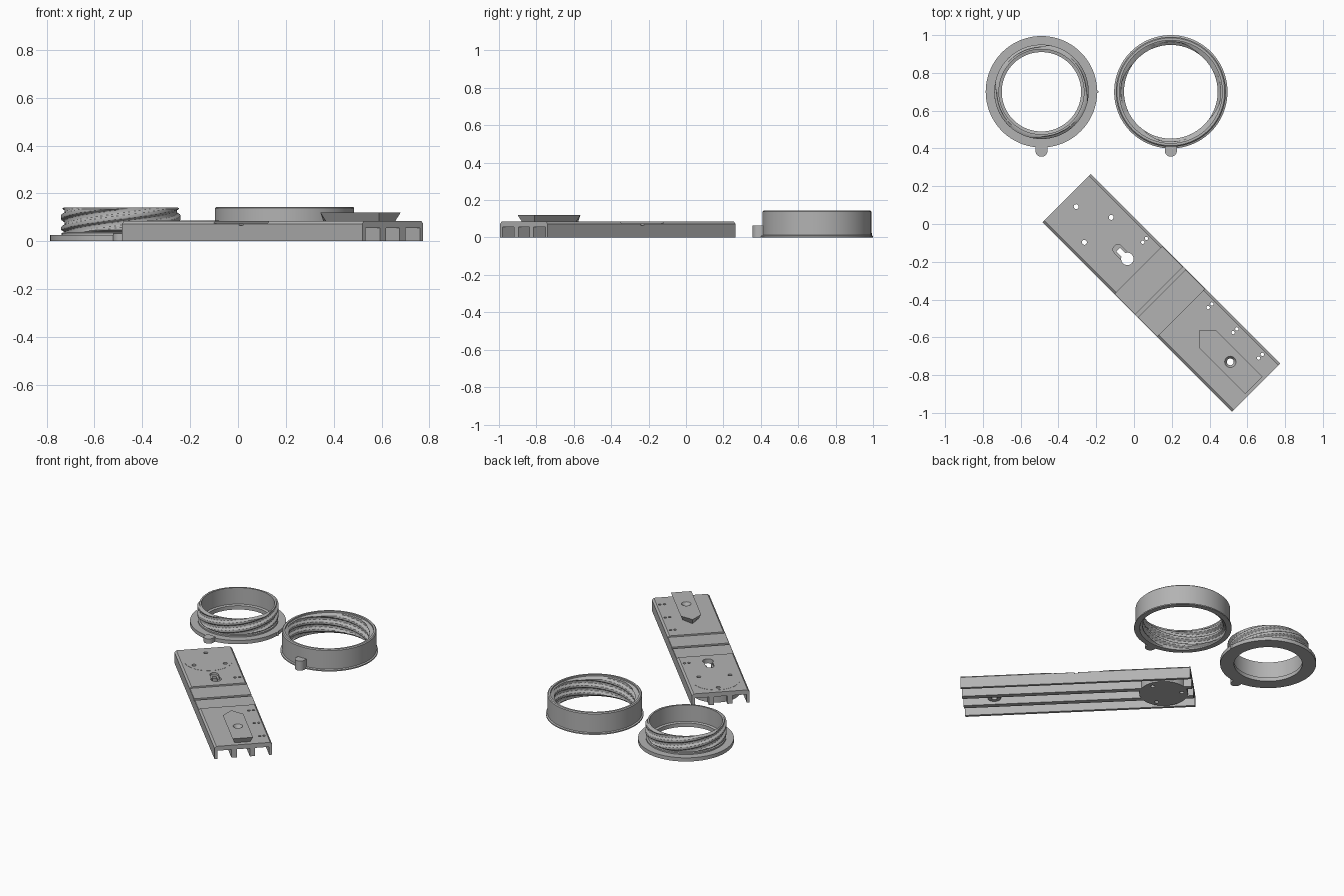
import bpy, bmesh, math
from mathutils import Matrix

if bpy.data.objects.get("Cube"):
    bpy.data.objects.remove(bpy.data.objects["Cube"])

grey = bpy.data.materials.new("plain grey")
grey.use_nodes = True
COLOR = (0.45, 0.45, 0.45, 1)
grey.diffuse_color = COLOR
grey.node_tree.nodes["Principled BSDF"].inputs["Base Color"].default_value = COLOR

# Sliding plate frame: x runs along the plate, y across it
PLATE = Matrix.Translation((0.145, -0.365, 0)) @ Matrix.Rotation(-math.pi / 4, 4, 'Z')


def finish(name, bm, place, smooth=False):
    bmesh.ops.recalc_face_normals(bm, faces=bm.faces)
    mesh = bpy.data.meshes.new(name)
    bm.to_mesh(mesh)
    bm.free()
    mesh.materials.append(grey)
    obj = bpy.data.objects.new(name, mesh)
    obj.matrix_world = place
    bpy.context.collection.objects.link(obj)
    if smooth:
        shade(obj)
    return obj


def shade(obj):
    bpy.ops.object.select_all(action='DESELECT')
    obj.select_set(True)
    bpy.context.view_layer.objects.active = obj
    bpy.ops.object.shade_smooth_by_angle(angle=math.radians(30))


def loft(name, rings, place, closed=False, smooth=False):
    """Skin rings of points; cap the ends, or join last to first."""
    bm = bmesh.new()
    loops = [[bm.verts.new(p) for p in ring] for ring in rings]
    n = len(loops[0])
    pairs = list(zip(loops, loops[1:])) + ([(loops[-1], loops[0])] if closed else [])
    for a, b in pairs:
        for i in range(n):
            j = (i + 1) % n
            bm.faces.new((a[i], a[j], b[j], b[i]))
    if not closed:
        bm.faces.new(loops[0])
        bm.faces.new(loops[-1])
    return finish(name, bm, place, smooth)


def circle(r, z, x=0, y=0, n=48):
    return [(x + r * math.cos(2 * math.pi * i / n), y + r * math.sin(2 * math.pi * i / n), z)
            for i in range(n)]


def disc(name, x, y, r, z0, z1, place=PLATE, n=48, r1=None):
    return loft(name, [circle(r, z0, x, y, n), circle(r1 or r, z1, x, y, n)], place, smooth=True)


def box(name, x0, x1, y0, y1, z0, z1, place=PLATE):
    return loft(name, [[(x0, y0, z), (x1, y0, z), (x1, y1, z), (x0, y1, z)]
                       for z in (z0, z1)], place)


def cut(targets, cutter):
    cutter.hide_render = True
    for obj in targets:
        mod = obj.modifiers.new("cut", 'BOOLEAN')
        mod.operation, mod.solver, mod.object = 'DIFFERENCE', 'EXACT', cutter
        bpy.context.view_layer.objects.active = obj
        bpy.ops.object.modifier_apply(modifier=mod.name)
    bpy.data.objects.remove(cutter)


# Ribbed plate: half cross-section mirrored, then run along its length
half = [(0.041, 0.055), (0.041, 0), (0.074, 0), (0.074, 0.055), (0.162, 0.055),
        (0.162, 0), (0.18, 0), (0.18, 0.073), (0.168, 0.085)]
section = half + [(-y, z) for y, z in reversed(half)]
plate = loft("ribbed_plate", [[(x, y, z) for y, z in section] for x in (-0.71, 0.71)], PLATE)

# Round pad at one end, filling the channels
pad = disc("round_pad", -0.53, 0, 0.15, 0, 0.086, n=64)

# Pointed dovetail block near the other end, with a boss below
def arrow(e, z):
    y = 0.064 - e
    return [(0.283 + e, 0, z), (0.346 + e, -y, z), (0.693 - e, -y, z),
            (0.693 - e, y, z), (0.346 + e, y, z)]

block = loft("dovetail_block", [arrow(0.018, 0.08), arrow(0, 0.12)], PLATE)
boss = disc("screw_boss", 0.516, 0, 0.041, 0.02, 0.06)

# Recessed middle and its groove
cut([plate], box("recess", -0.17, 0.148, -0.3, 0.3, 0.075, 0.2))
cut([plate], box("groove", -0.018, 0.004, -0.3, 0.3, 0.065, 0.2))

# Keyhole: round entry, narrow slot, wider shallow seat
cut([plate], disc("entry", -0.255, 0, 0.033, -0.1, 0.2))
cut([plate], box("slot", -0.325, -0.25, -0.014, 0.014, -0.1, 0.2))
cut([plate], box("seat", -0.325, -0.25, -0.026, 0.026, 0.07, 0.2))
cut([plate], disc("seat_end", -0.325, 0, 0.026, 0.07, 0.2))

# Paired tie holes along one edge
for x in (-0.26, 0.23, 0.417, 0.608):
    for y in (0.12, 0.148):
        cut([plate], disc("tie_hole", x, y, 0.009, -0.1, 0.2, n=16))

# Pad screw holes and the block's countersunk screw hole
for k in range(3):
    a = math.radians(178 + 120 * k)
    cut([plate, pad], disc("pad_hole", -0.53 + 0.112 * math.cos(a), 0.112 * math.sin(a),
                           0.013, -0.1, 0.2, n=24))
cut([plate, block, boss], disc("screw_hole", 0.516, 0, 0.018, -0.1, 0.2))
cut([block], disc("countersink", 0.516, 0, 0.018, 0.1, 0.122, r1=0.031))
for obj in (pad, boss, block):
    shade(obj)


# Threaded rings: revolved profiles, with a multi-start helix on one wall
STARTS, PITCH, SEG = 4, 0.05, 128


def ridge(z, angle):
    """Rounded trapezoid thread height, zero to one."""
    phase = (z / PITCH - STARTS * angle / (2 * math.pi)) % 1
    return max(0, min(1, 0.5 + 0.9 * math.cos(2 * math.pi * phase)))


def threaded_ring(name, profile, base, depth, z0, z1, place):
    steps = 32
    wall = [(base, z0 + (z1 - z0) * k / steps, True) for k in range(steps + 1)]
    rings = []
    for r, z, threaded in [(r, z, False) for r, z in profile] + wall:
        ring = []
        for i in range(SEG):
            a = 2 * math.pi * i / SEG
            fade = min(1, (z - z0) / 0.01, (z1 - z) / 0.006)
            rr = r + (depth * ridge(z, a) * fade if threaded else 0)
            ring.append((rr * math.cos(a), rr * math.sin(a), z))
        rings.append(ring)
    return loft(name, rings, place, closed=True, smooth=True)


LEFT = Matrix.Translation((-0.49, 0.70, 0))
RIGHT = Matrix.Translation((0.195, 0.70, 0))

# Male ring: flange, inner lip and outside thread
threaded_ring("male_ring",
              [(0.225, 0.142), (0.225, 0.03), (0.21, 0.026), (0.21, 0), (0.295, 0),
               (0.295, 0.025), (0.247, 0.025), (0.247, 0.035), (0.236, 0.037)],
              0.236, 0.014, 0.038, 0.142, LEFT)

# Female ring: plain outside, thin foot, inside thread
threaded_ring("female_ring",
              [(0.272, 0.134), (0.272, 0.144), (0.285, 0.144), (0.291, 0.138), (0.291, 0.012),
               (0.3, 0.008), (0.3, 0), (0.266, 0)],
              0.264, -0.016, 0.004, 0.13, RIGHT)

# Finger tabs and small index mark
for name, place, r0, h in (("male_tab", LEFT, 0.285, 0.032), ("female_tab", RIGHT, 0.28, 0.065)):
    arc = [(0.032 * math.cos(a), -0.312 + 0.032 * math.sin(a))
           for a in [math.pi + math.pi * k / 16 for k in range(17)]]
    outline = arc + [(0.032, -r0), (-0.032, -r0)]
    loft(name, [[(x, y, z) for x, y in outline] for z in (0, h)], place, smooth=True)
disc("index_mark", 0.295, 0, 0.007, 0, 0.025, LEFT, 16)
